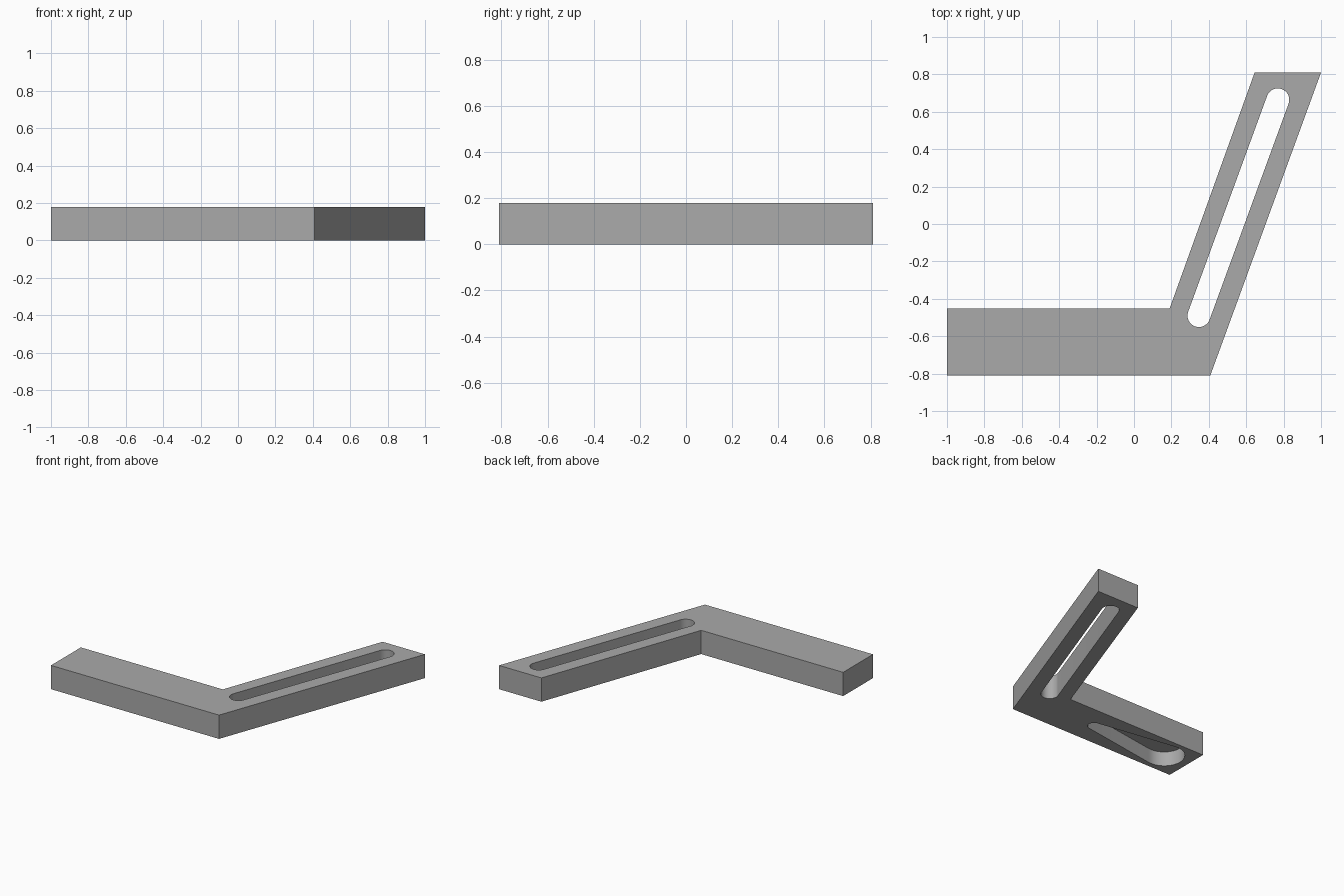
import bpy, bmesh
from math import pi, cos, sin, atan2, acos, hypot

cube = bpy.data.objects.get("Cube")
if cube:
    bpy.data.objects.remove(cube, do_unlink=True)

THICKNESS = 0.18
POCKET_DEPTH = 0.11

# Single plain grey finish
grey = bpy.data.materials.new("plain_grey")
grey.use_nodes = True
colour = (0.4, 0.4, 0.4, 1)
grey.diffuse_color = colour
grey.node_tree.nodes["Principled BSDF"].inputs["Base Color"].default_value = colour


def prism(name, outline, bottom, top):
    """Extrude a counter-clockwise outline between two heights."""
    bm = bmesh.new()
    face = bm.faces.new([bm.verts.new((x, y, bottom)) for x, y in outline])
    extruded = bmesh.ops.extrude_face_region(bm, geom=[face])["geom"]
    verts = [v for v in extruded if isinstance(v, bmesh.types.BMVert)]
    bmesh.ops.translate(bm, verts=verts, vec=(0, 0, top - bottom))
    bmesh.ops.recalc_face_normals(bm, faces=bm.faces)
    mesh = bpy.data.meshes.new(name)
    bm.to_mesh(mesh)
    bm.free()
    mesh.materials.append(grey)
    obj = bpy.data.objects.new(name, mesh)
    bpy.context.collection.objects.link(obj)
    return obj


def tapered_slot(a, ra, b, rb, steps=24):
    """Outline of two round ends joined by their common tangents."""
    dx, dy = b[0] - a[0], b[1] - a[1]
    heading = atan2(dy, dx)
    spread = acos((ra - rb) / hypot(dx, dy))
    points = []
    for centre, r, start, end in ((b, rb, -spread, spread),
                                  (a, ra, spread, 2 * pi - spread)):
        for i in range(steps + 1):
            t = heading + start + (end - start) * i / steps
            points.append((centre[0] + r * cos(t), centre[1] + r * sin(t)))
    return points


# Angled bracket: straight leg and slanted arm in one piece
bracket = prism("angled_bracket",
                [(-1, -0.81), (0.408, -0.81), (1, 0.81),
                 (0.645, 0.81), (0.19, -0.453), (-1, -0.453)],
                0, THICKNESS)

# Long through slot in the arm, blind teardrop pocket under the leg
cutters = [
    prism("arm_slot_cutter",
          tapered_slot((0.347, -0.49), 0.061, (0.769, 0.664), 0.061),
          -0.1, THICKNESS + 0.1),
    prism("leg_pocket_cutter",
          tapered_slot((-0.80, -0.63), 0.142, (-0.17, -0.63), 0.045),
          -0.1, POCKET_DEPTH),
]

bpy.context.view_layer.objects.active = bracket
for cutter in cutters:
    cut = bracket.modifiers.new(cutter.name, "BOOLEAN")
    cut.operation = "DIFFERENCE"
    cut.solver = "EXACT"
    cut.object = cutter
    bpy.ops.object.modifier_apply(modifier=cut.name)
    bpy.data.objects.remove(cutter, do_unlink=True)

# Smooth round ends, crisp edges
bpy.ops.object.select_all(action="DESELECT")
bracket.select_set(True)
bpy.ops.object.shade_smooth_by_angle(angle=pi / 6)
